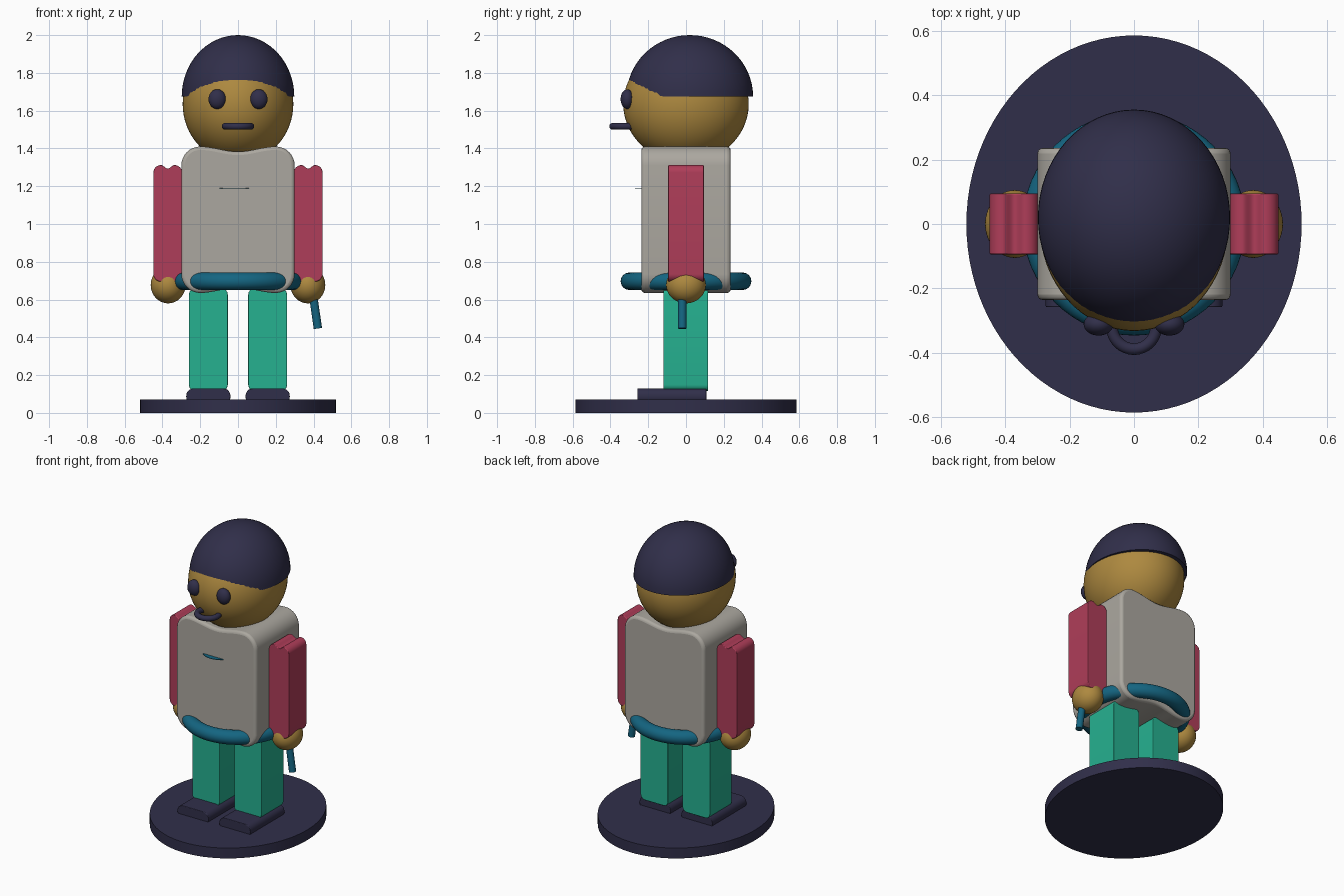
import bpy, bmesh, math
from mathutils import Vector, Matrix

old = bpy.data.objects.get("Cube")
if old:
    bpy.data.objects.remove(old, do_unlink=True)


def material(name, rgb):
    m = bpy.data.materials.new(name)
    m.use_nodes = True
    color = (*rgb, 1)
    m.diffuse_color = color
    bsdf = m.node_tree.nodes["Principled BSDF"]
    bsdf.inputs["Base Color"].default_value = color
    bsdf.inputs["Roughness"].default_value = 0.7
    return m


navy = material("navy", (0.03, 0.028, 0.068))
tan = material("tan", (0.42, 0.25, 0.05))
grey = material("warm grey", (0.41, 0.39, 0.35))
red = material("crimson", (0.43, 0.047, 0.1))
green = material("sea green", (0.019, 0.44, 0.28))
teal = material("teal", (0.007, 0.13, 0.22))


def finish(name, bm, mat):
    bmesh.ops.recalc_face_normals(bm, faces=bm.faces[:])
    mesh = bpy.data.meshes.new(name)
    bm.to_mesh(mesh)
    bm.free()
    mesh.materials.append(mat)
    ob = bpy.data.objects.new(name, mesh)
    bpy.context.collection.objects.link(ob)
    bpy.ops.object.select_all(action='DESELECT')
    ob.select_set(True)
    bpy.context.view_layer.objects.active = ob
    bpy.ops.object.shade_smooth_by_angle(angle=math.radians(40))
    return ob


def ellipsoid(name, center, radii, mat, dome=False):
    bm = bmesh.new()
    bmesh.ops.create_uvsphere(bm, u_segments=64, v_segments=32, radius=1)
    if dome:
        cut = bmesh.ops.bisect_plane(bm, geom=bm.verts[:] + bm.edges[:] + bm.faces[:],
                                     plane_co=(0, 0, 0), plane_no=(0, 0, 1), clear_inner=True)
        rim = [e for e in bm.edges if e.is_boundary]
        bmesh.ops.holes_fill(bm, edges=rim, sides=0)
    bm.transform(Matrix.Translation(center) @ Matrix.Diagonal((*radii, 1)))
    return finish(name, bm, mat)


def cylinder(name, start, end, rx, ry, mat, sides=32):
    a, b = Vector(start), Vector(end)
    bm = bmesh.new()
    bmesh.ops.create_cone(bm, cap_ends=True, segments=sides, radius1=1, radius2=1, depth=1)
    turn = Vector((0, 0, 1)).rotation_difference(b - a).to_matrix().to_4x4()
    bm.transform(Matrix.Translation((a + b) / 2) @ turn
                 @ Matrix.Diagonal((rx, ry, (b - a).length, 1)))
    return finish(name, bm, mat)


def ring(name, center, major, minor, mat):
    bm = bmesh.new()
    bmesh.ops.create_circle(bm, segments=24, radius=minor,
                            matrix=Matrix.Translation((major, 0, 0))
                            @ Matrix.Rotation(math.pi / 2, 4, 'X'))
    bmesh.ops.spin(bm, geom=bm.verts[:] + bm.edges[:], cent=(0, 0, 0), axis=(0, 0, 1),
                   angle=math.tau, steps=64, use_merge=True)
    bmesh.ops.remove_doubles(bm, verts=bm.verts[:], dist=0.0001)
    bm.transform(Matrix.Translation(center))
    return finish(name, bm, mat)


def block(name, xs, ys, zs, r, dip, edge, mat):
    """Rounded profile in x and z with a dip mid-way, extruded along y."""
    cx, cz = sum(xs) / 2, sum(zs) / 2
    hw, hh = (xs[1] - xs[0]) / 2, (zs[1] - zs[0]) / 2
    quarter = []
    for i in range(9):
        a = math.pi / 2 * i / 8
        quarter.append((hw - r + r * math.cos(a), hh - r + r * math.sin(a)))
    for i in range(1, 9):
        u = 1 - i / 8
        quarter.append(((hw - r) * u, hh - dip * (0.5 + 0.5 * math.cos(math.pi * u))))
    top = quarter + [(-x, z) for x, z in reversed(quarter[:-1])]
    outline = top + [(-x, -z) for x, z in top]
    bm = bmesh.new()
    face = bm.faces.new([bm.verts.new((cx + x, ys[0], cz + z)) for x, z in outline])
    ext = bmesh.ops.extrude_face_region(bm, geom=[face])
    moved = [v for v in ext["geom"] if isinstance(v, bmesh.types.BMVert)]
    bmesh.ops.translate(bm, verts=moved, vec=(0, ys[1] - ys[0], 0))
    bm.faces.ensure_lookup_table()
    ob = finish(name, bm, mat)
    if edge:
        bev = ob.modifiers.new("soft_edges", 'BEVEL')
        bev.width, bev.segments = edge, 3
        bev.limit_method, bev.angle_limit = 'ANGLE', math.radians(60)
    return ob


# Stand
cylinder("stand", (0, 0, 0), (0, 0, 0.07), 0.52, 0.585, navy, 96)

# Torso, belt and the thin chest tab
block("torso", (-0.3, 0.3), (-0.236, 0.236), (0.635, 1.41), 0.1, 0.027, 0.018, grey)
ring("belt", (0, 0, 0.697), 0.3, 0.046, teal)
cylinder("chest_tab", (-0.02, -0.19, 1.188), (-0.02, -0.19, 1.191), 0.095, 0.08, teal)

# Head, cap and face
ellipsoid("head", (0, 0, 1.635), (0.293, 0.332, 0.31), tan)
ellipsoid("cap", (0, 0.02, 1.675), (0.298, 0.335, 0.325), navy, dome=True)
ring("mouth", (0, -0.32, 1.517), 0.068, 0.018, navy)

# Paired parts
for side, s in (("left", 1), ("right", -1)):
    def span(a, b):
        return tuple(sorted((s * a, s * b)))
    ellipsoid(side + "_eye", (s * 0.11, -0.311, 1.661), (0.046, 0.035, 0.052), navy)
    block(side + "_arm", span(0.296, 0.448), (-0.094, 0.094), (0.695, 1.312),
          0.04, 0.018, 0.004, red)
    ellipsoid(side + "_hand", (s * 0.37, 0, 0.677), (0.092, 0.105, 0.097), tan)
    block(side + "_leg", span(0.054, 0.26), (-0.12, 0.117), (0.115, 0.66),
          0.035, 0, 0.004, green)
    block(side + "_shoe", span(0.04, 0.274), (-0.258, 0.108), (0.045, 0.13),
          0.04, 0, 0.004, navy)

# Short stick held in the left hand
cylinder("stick", (0.392, -0.02, 0.66), (0.423, -0.02, 0.447), 0.022, 0.022, teal)
